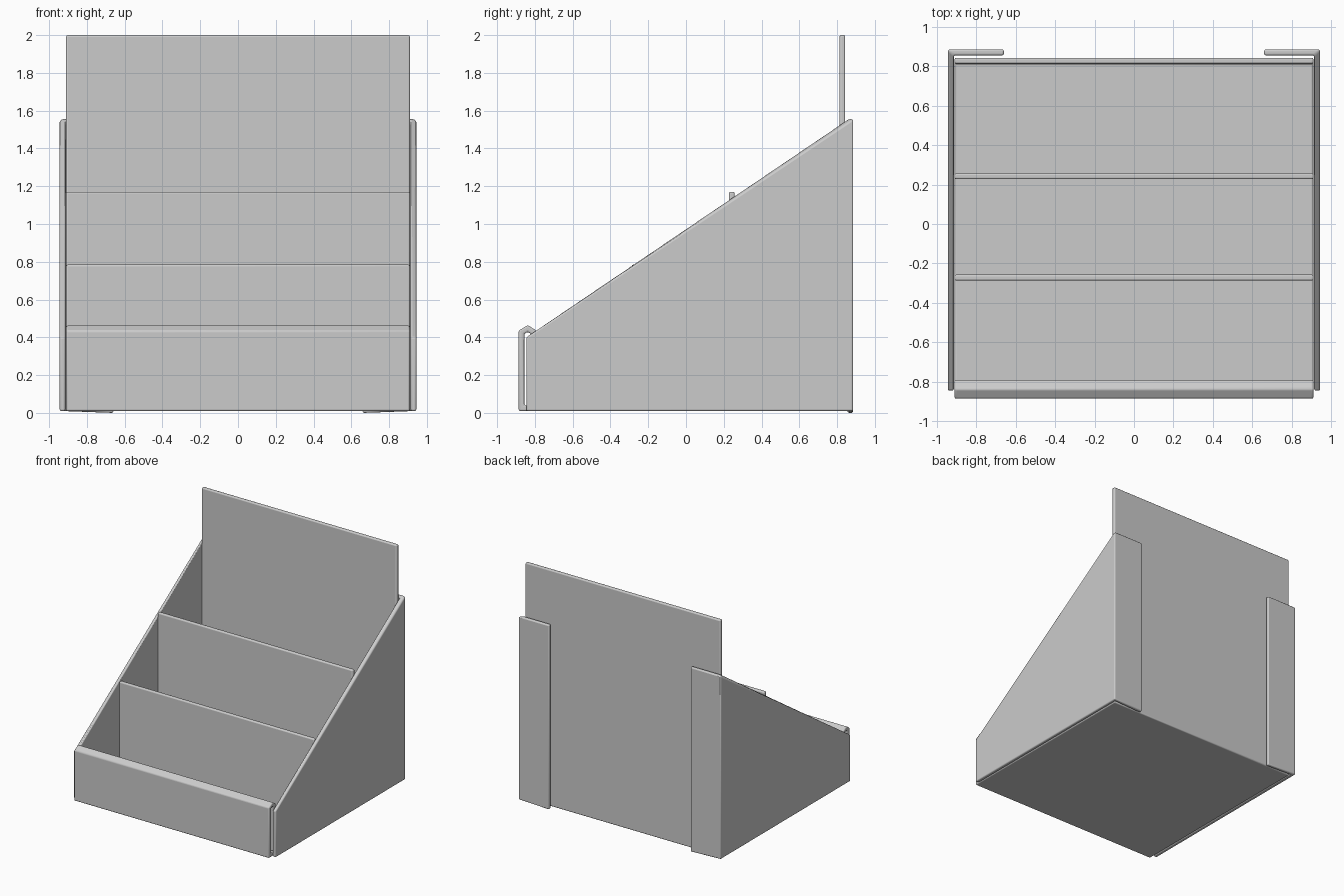
import bpy, bmesh
from math import radians
from mathutils import Vector

if "Cube" in bpy.data.objects:
    bpy.data.objects.remove(bpy.data.objects["Cube"])

W = 0.91      # half width between the side walls
T = 0.03      # board thickness


def offset(pts, d):
    """Offset an open polyline sideways by d with mitred corners."""
    out = []
    for i, p in enumerate(pts):
        dirs = []
        if i > 0:
            dirs.append((p - pts[i - 1]).normalized())
        if i < len(pts) - 1:
            dirs.append((pts[i + 1] - p).normalized())
        normals = [Vector((-v.y, v.x)) for v in dirs]
        m = sum(normals, Vector((0, 0))).normalized()
        out.append(p + m * d / m.dot(normals[0]))
    return out


def board(name, path, place, lo, hi, thick=T):
    """Folded board: thick polyline extruded from lo to hi; place maps (u, v, w) to xyz."""
    pts = [Vector(p) for p in path]
    left, right = offset(pts, thick / 2), offset(pts, -thick / 2)
    bm = bmesh.new()
    rows = [[bm.verts.new(place(p.x, p.y, w)) for p in line]
            for line in (left, right) for w in (lo, hi)]
    l0, l1, r0, r1 = rows
    for a, b in ((l0, l1), (l1, r1), (r1, r0), (r0, l0)):
        for i in range(len(pts) - 1):
            bm.faces.new((a[i], a[i + 1], b[i + 1], b[i]))
    for i in (0, -1):
        bm.faces.new((l0[i], l1[i], r1[i], r0[i]))
    bmesh.ops.recalc_face_normals(bm, faces=bm.faces)
    mesh = bpy.data.meshes.new(name)
    bm.to_mesh(mesh)
    bm.free()
    ob = bpy.data.objects.new(name, mesh)
    bpy.context.collection.objects.link(ob)
    bev = ob.modifiers.new("soft_edges", 'BEVEL')
    bev.width, bev.segments = 0.009, 3
    bev.limit_method, bev.angle_limit = 'ANGLE', radians(25)
    bpy.context.view_layer.objects.active = ob
    ob.select_set(True)
    bpy.ops.object.shade_smooth_by_angle(angle=radians(35))
    ob.select_set(False)
    return ob


def across(u, v, w):          # profile in y-z, extruded along x
    return (w, u, v)


def wall(u, v, w):            # plan in x-y, upright, top follows the slope
    if w:
        return (u, v, min(1.555, 0.40 + (v + 0.845) * 0.679))
    return (u, v, 0.0 if u < 0.7 else 0.01)


# Back, floor, front and folded-over front lip in one strip
board("back_floor_front",
      [(0.828, 2.0), (0.828, 0.025), (-0.871, 0.025), (-0.871, 0.427),
       (-0.838, 0.447), (-0.806, 0.427), (-0.806, 0.042)],
      across, -W, W)

# Tier dividers
for name, y, top in (("front_divider", -0.272, 0.785), ("rear_divider", 0.242, 1.17)):
    board(name, [(y, 0.04), (y, top)], across, -W, W)

# Sloped side walls with rear flaps, mirrored
side = board("side_walls", [(0.929, -0.845), (0.929, 0.870), (0.66, 0.870)], wall, 0, 1)
mir = side.modifiers.new("mirror", 'MIRROR')
mir.use_axis = (True, False, False)
